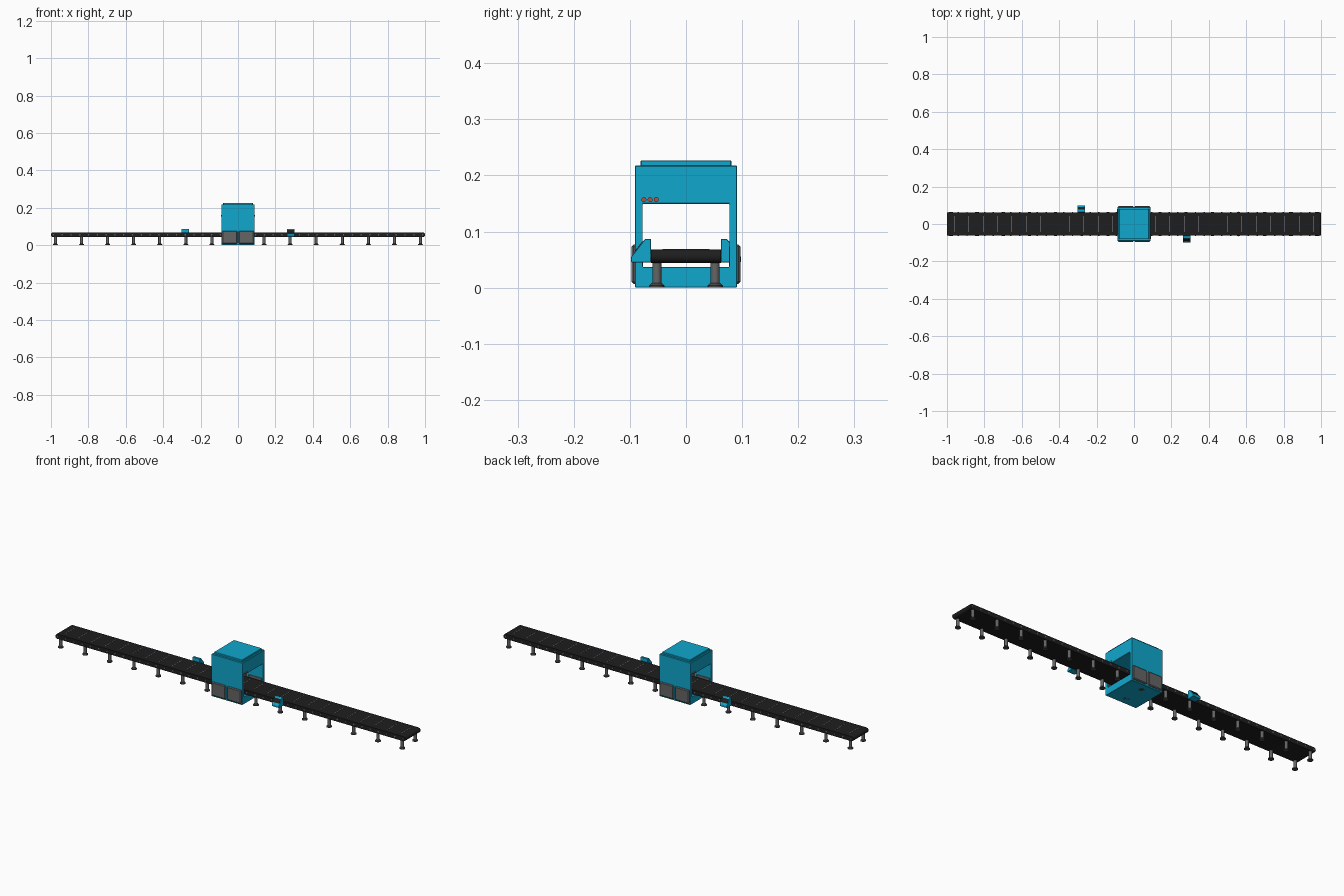
import bpy, bmesh, math
from mathutils import Vector

cube = bpy.data.objects.get("Cube")
if cube:
    bpy.data.objects.remove(cube, do_unlink=True)


def material(name, r, g, b):
    m = bpy.data.materials.new(name)
    m.use_nodes = True
    m.diffuse_color = (r, g, b, 1)
    m.node_tree.nodes["Principled BSDF"].inputs["Base Color"].default_value = (r, g, b, 1)
    return m


BLUE = material("cyan paint", 0.005, 0.39, 0.61)
BLACK = material("black rubber", 0.013, 0.013, 0.014)
GREY = material("grey steel", 0.13, 0.13, 0.13)
DARK = material("dark steel", 0.06, 0.06, 0.06)
LIGHT = material("light steel", 0.3, 0.3, 0.3)
RED = material("red button", 0.4, 0.09, 0.06)


def finish(name, bm, mat, bevel=0, smooth=False):
    bmesh.ops.recalc_face_normals(bm, faces=bm.faces)
    mesh = bpy.data.meshes.new(name)
    bm.to_mesh(mesh)
    bm.free()
    mesh.materials.append(mat)
    ob = bpy.data.objects.new(name, mesh)
    bpy.context.collection.objects.link(ob)
    if bevel:
        mod = ob.modifiers.new("bevel", "BEVEL")
        mod.width, mod.segments, mod.limit_method = bevel, 1, "ANGLE"
    if smooth:
        bpy.ops.object.select_all(action="DESELECT")
        ob.select_set(True)
        bpy.context.view_layer.objects.active = ob
        bpy.ops.object.shade_smooth_by_angle(angle=math.radians(35))
    return ob


def add_box(bm, lo, hi):
    lo, hi = Vector(lo), Vector(hi)
    verts = bmesh.ops.create_cube(bm, size=1)["verts"]
    for v in verts:
        v.co = Vector(v.co[i] * (hi[i] - lo[i]) + (hi[i] + lo[i]) / 2 for i in range(3))


def box(name, lo, hi, mat, bevel=0):
    bm = bmesh.new()
    add_box(bm, lo, hi)
    return finish(name, bm, mat, bevel)


def add_rod(bm, start, end, r1, r2=None, sides=16):
    start, end = Vector(start), Vector(end)
    axis = end - start
    verts = bmesh.ops.create_cone(bm, cap_ends=True, segments=sides, radius1=r1,
                                  radius2=r1 if r2 is None else r2, depth=axis.length)["verts"]
    turn = axis.to_track_quat("Z", "Y")
    for v in verts:
        v.co = turn @ v.co + (start + end) / 2


def extrude(bm, faces, offset):
    new = bmesh.ops.extrude_face_region(bm, geom=faces)["geom"]
    bmesh.ops.translate(bm, vec=offset, verts=[g for g in new if isinstance(g, bmesh.types.BMVert)])


# Conveyor belt: a long loop with rounded ends
bm = bmesh.new()
R, MID, HALF = 0.012, 0.056, 0.062
outline = []
for side in (1, -1):
    for i in range(9):
        a = math.radians(-90 + 180 * i / 8)
        outline.append((side * (1 - R + R * math.cos(a)), -HALF, MID + side * R * math.sin(a)))
face = bm.faces.new([bm.verts.new(p) for p in outline])
extrude(bm, [face], (0, 2 * HALF, 0))
finish("conveyor_belt", bm, BLACK, smooth=True)

# Thin seams across the belt
bm = bmesh.new()
for i in range(26):
    x = -0.96 + i * 0.0768
    add_box(bm, (x - 0.0012, -0.042, 0.0675), (x + 0.0012, 0.042, 0.069))
finish("belt_seams", bm, LIGHT)

# Roller axle ends along both belt edges
bm = bmesh.new()
for i in range(43):
    x = -0.987 + i * 0.047
    for s in (1, -1):
        add_rod(bm, (x, s * 0.06, MID), (x, s * 0.0632, MID), 0.004, sides=10)
finish("roller_ends", bm, GREY)

# Legs with flared feet
posts, feet = bmesh.new(), bmesh.new()
for i in range(15):
    x = -0.976 + i * 0.1394
    for y in (-0.052, 0.052):
        add_rod(posts, (x, y, 0.004), (x, y, 0.045), 0.008)
        add_rod(feet, (x, y, 0), (x, y, 0.004), 0.0135)
        add_rod(feet, (x, y, 0.004), (x, y, 0.008), 0.0135, 0.009)
finish("leg_posts", posts, GREY, smooth=True)
finish("leg_feet", feet, DARK, smooth=True)

# Scanner housing: a rectangular tunnel around the belt
bm = bmesh.new()
W = 0.088


def ring(y, z0, z1):
    return [bm.verts.new((-W, *p)) for p in ((-y, z0), (y, z0), (y, z1), (-y, z1))]


outer, inner = ring(0.0905, 0, 0.218), ring(0.0775, 0.037, 0.149)
faces = [bm.faces.new((outer[i], outer[(i + 1) % 4], inner[(i + 1) % 4], inner[i])) for i in range(4)]
extrude(bm, faces, (2 * W, 0, 0))
finish("housing", bm, BLUE, 0.0015)
box("housing_lid", (-0.08, -0.081, 0.216), (0.08, 0.081, 0.227), BLUE, 0.0015)

# Service doors on both long sides
for s, where in ((-1, "front"), (1, "back")):
    for k, side in ((-1, "right"), (1, "left")):
        y0, y1 = sorted((s * 0.0765, s * 0.0975))
        x0, x1 = sorted((k * 0.004, k * 0.085))
        box(f"{where}_{side}_door", (x0, y0, 0.007), (x1, y1, 0.077), GREY, 0.004)

# Operator buttons and control boxes, repeated with a half turn
for s, side in ((1, "left"), (-1, "right")):
    bm = bmesh.new()
    for y in (-0.075, -0.064, -0.053):
        add_rod(bm, (s * 0.086, s * y, 0.157), (s * 0.0915, s * y, 0.157), 0.0045, sides=12)
    finish(f"{side}_buttons", bm, RED)

    bm = bmesh.new()
    profile = ((-0.062, 0.045), (-0.098, 0.045), (-0.098, 0.055), (-0.073, 0.087), (-0.062, 0.087))
    face = bm.faces.new([bm.verts.new((s * 0.261, s * y, z)) for y, z in profile])
    extrude(bm, [face], (s * 0.042, 0, 0))
    finish(f"{side}_control_box", bm, BLUE, 0.001)

    # Sloping display plate
    bm = bmesh.new()
    low, high = Vector((-0.091, 0.064)), Vector((-0.077, 0.0819))
    lift = Vector((-0.0008, 0.0006))
    corners = [low - lift, high - lift, high + lift, low + lift]
    face = bm.faces.new([bm.verts.new((s * 0.264, s * y, z)) for y, z in corners])
    extrude(bm, [face], (s * 0.036, 0, 0))
    finish(f"{side}_display", bm, BLACK)
